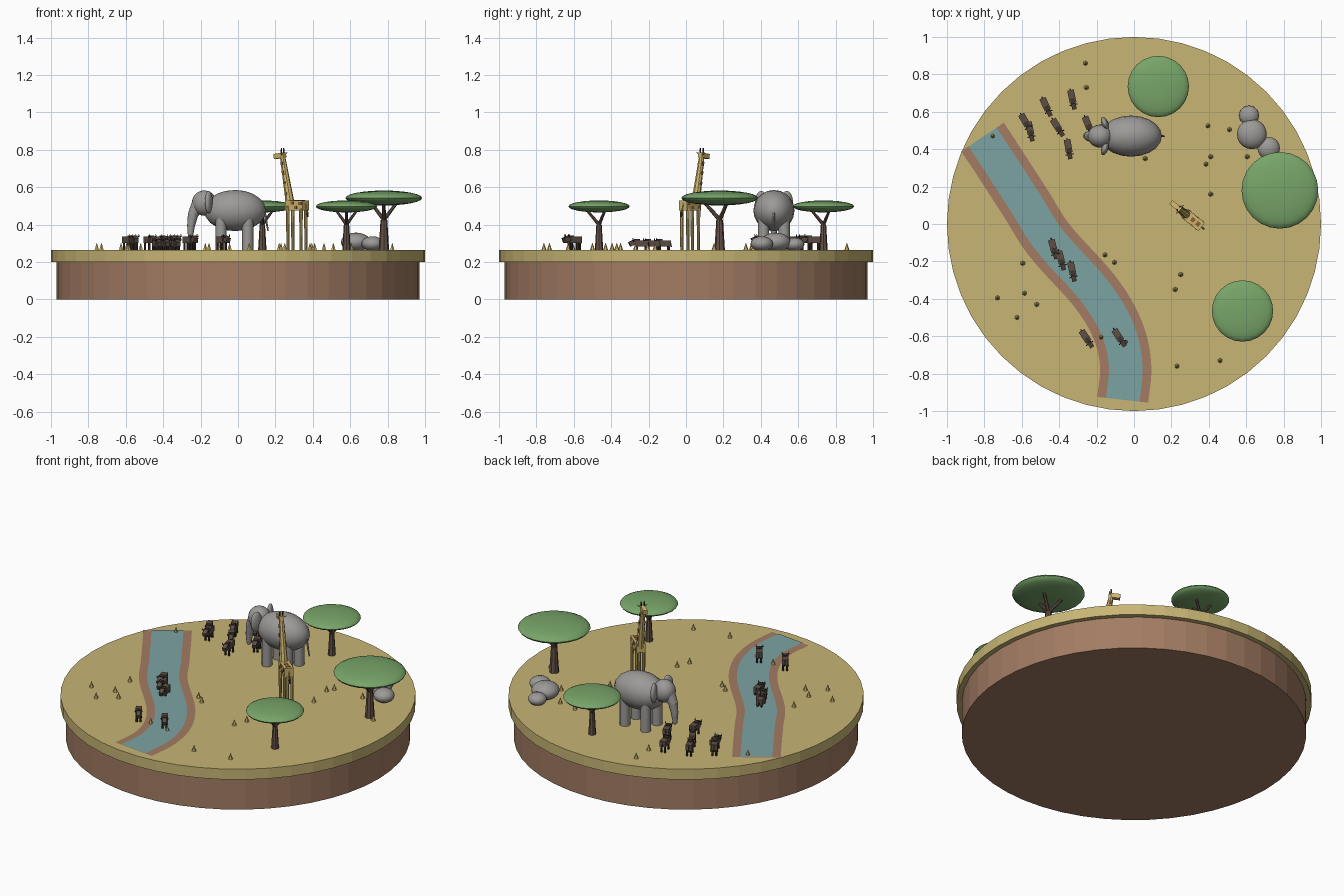
import bpy, bmesh, math
from mathutils import Vector, Matrix

if "Cube" in bpy.data.objects:
    bpy.data.objects.remove(bpy.data.objects["Cube"])

GROUND = 0.265


def material(name, *rgb):
    lin = [(c / 255 / 12.92) if c < 11 else ((c / 255 + 0.055) / 1.055) ** 2.4 for c in rgb]
    m = bpy.data.materials.new(name)
    m.use_nodes = True
    m.diffuse_color = (*lin, 1)
    m.node_tree.nodes["Principled BSDF"].inputs["Base Color"].default_value = (*lin, 1)
    return m


GRASS = material("dry grass", 200, 182, 117)
EARTH = material("earth", 163, 124, 99)
WATER = material("water", 124, 164, 162)
LEAF = material("leaf green", 120, 165, 105)
BARK = material("bark", 100, 82, 72)
GREY = material("stone grey", 156, 154, 151)
TAN = material("golden tan", 208, 182, 108)
PATCH = material("brown patch", 140, 98, 58)
HIDE = material("dark hide", 94, 79, 70)
DARK = material("dark horn", 62, 53, 48)


class Part:
    """Collects primitives into one mesh, with a material per primitive."""

    def __init__(self, *mats):
        self.bm, self.mats = bmesh.new(), mats

    def paint(self, made, mat):
        for f in {f for v in made["verts"] for f in v.link_faces}:
            f.material_index = mat

    def ball(self, c, size, mat=0, turn=0, seg=20):
        m = Matrix.Translation(c) @ Matrix.Rotation(turn, 4, "Z") @ Matrix.Diagonal((*size, 1))
        self.paint(bmesh.ops.create_uvsphere(
            self.bm, u_segments=seg, v_segments=seg // 2, radius=1, matrix=m), mat)

    def box(self, c, size, mat=0, tilt=0):
        m = Matrix.Translation(c) @ Matrix.Rotation(tilt, 4, "Y") @ Matrix.Diagonal((*size, 1))
        self.paint(bmesh.ops.create_cube(self.bm, size=1, matrix=m), mat)

    def rod(self, a, b, r1, r2, mat=0, sides=8):
        a, b = Vector(a), Vector(b)
        turn = (b - a).to_track_quat("Z", "Y").to_matrix().to_4x4()
        self.paint(bmesh.ops.create_cone(
            self.bm, cap_ends=True, segments=sides, radius1=r1, radius2=r2,
            depth=(b - a).length, matrix=Matrix.Translation((a + b) / 2) @ turn), mat)

    def mesh(self, name, smooth=True):
        me = bpy.data.meshes.new(name)
        self.bm.to_mesh(me)
        self.bm.free()
        for m in self.mats:
            me.materials.append(m)
        if smooth:
            me.shade_smooth()
            me.set_sharp_from_angle(angle=math.radians(40))
        return me


def place(name, me, loc=(0, 0, 0), turn=0):
    ob = bpy.data.objects.new(name, me)
    ob.location, ob.rotation_euler.z = loc, math.radians(turn)
    bpy.context.scene.collection.objects.link(ob)
    return ob


# Round base: earth below, grass slab above
for name, mat, r, z0, z1 in (("earth_base", EARTH, 0.97, 0, 0.2),
                             ("grass_top", GRASS, 1, 0.2, GROUND)):
    p = Part(mat)
    p.rod((0, 0, z0), (0, 0, z1), r, r, sides=48)
    place(name, p.mesh(name, smooth=False))

# River: two ribbons swept along one smooth centre line
ctrl = [Vector(c) for c in ((-0.98, 0.70), (-0.81, 0.465), (-0.585, 0.12), (-0.45, -0.09),
                            (-0.21, -0.36), (-0.09, -0.56), (-0.045, -0.75),
                            (-0.06, -0.94), (-0.08, -1.1))]
line = []
for a, b, c, d in zip(ctrl, ctrl[1:], ctrl[2:], ctrl[3:]):
    for i in range(8):
        t = i / 8
        line.append((2 * b + (c - a) * t + (2 * a - 5 * b + 4 * c - d) * t * t
                     + (3 * b - a - 3 * c + d) * t ** 3) / 2)
line.append(ctrl[-2])
for name, mat, half, z in (("river_bank", EARTH, 0.137, 0.267), ("river_water", WATER, 0.09, 0.27)):
    p = Part(mat)
    rows = []
    for i, pt in enumerate(line):
        d = (line[min(i + 1, len(line) - 1)] - line[max(i - 1, 0)]).normalized()
        side = Vector((-d.y, d.x)) * half
        rows.append([p.bm.verts.new((*(pt + s * side), z)) for s in (-1, 1)])
    for (a, b), (c, d) in zip(rows, rows[1:]):
        p.bm.faces.new((a, c, d, b))
    place(name, p.mesh(name, smooth=False))

# Flat-topped trees
for x, y, s, h in ((0.13, 0.735, 0.8, 0.232), (0.78, 0.18, 1, 0.277), (0.58, -0.465, 0.8, 0.232)):
    p = Part(BARK)
    fork = (0, 0, h * 0.58)
    p.rod((0, 0, 0), fork, 0.028 * s, 0.018 * s)
    for a in (30, 150, 270):
        a = math.radians(a)
        p.rod(fork, (0.09 * s * math.cos(a), 0.09 * s * math.sin(a), h * 0.95), 0.012 * s, 0.008 * s)
    place("tree_trunk", p.mesh("tree_trunk"), (x, y, GROUND))
    p = Part(LEAF)
    p.ball((0, 0, h), (0.205 * s, 0.205 * s, 0.04 * s), seg=24)
    place("tree_canopy", p.mesh("tree_canopy"), (x, y, GROUND))

# Elephant facing -x
p = Part(GREY)
p.ball((0, 0, 0.21), (0.165, 0.11, 0.11))
p.ball((-0.165, 0, 0.25), (0.066, 0.062, 0.068))
for s in (-1, 1):
    p.ball((-0.14, s * 0.068, 0.255), (0.018, 0.036, 0.06), turn=s * 0.35)
    for x in (-0.075, 0.068):
        p.rod((x, s * 0.055, 0), (x, s * 0.055, 0.17), 0.03, 0.03, sides=12)
trunk = [(-0.2, 0.235, 0.036), (-0.224, 0.19, 0.028), (-0.235, 0.13, 0.021), (-0.238, 0.075, 0.014)]
for (x, z, r), (x2, z2, r2) in zip(trunk, trunk[1:]):
    p.rod((x, 0, z), (x2, 0, z2), r, r2, sides=12)
    p.ball((x2, 0, z2), (r2, r2, r2), seg=12)
p.rod((0.155, 0, 0.22), (0.177, 0, 0.1), 0.007, 0.004)
place("elephant", p.mesh("elephant"), (-0.016, 0.47, GROUND))

# Giraffe, built facing +x then turned
p = Part(TAN, PATCH, DARK)
p.box((0, 0, 0.237), (0.12, 0.054, 0.055))
for s in (-1, 1):
    for x in (-0.045, 0.045):
        p.rod((x, s * 0.021, 0), (x, s * 0.021, 0.22), 0.008, 0.01)
    p.rod((0.1, s * 0.009, 0.515), (0.098, s * 0.01, 0.543), 0.004, 0.004, 2)
    p.rod((0.094, s * 0.01, 0.512), (0.088, s * 0.03, 0.52), 0.006, 0.001)
    for x, z in ((-0.042, 0.248), (-0.012, 0.226), (0.012, 0.25), (0.042, 0.228)):
        p.box((x, s * 0.027, z), (0.02, 0.004, 0.017), 1)
    for t in (0.2, 0.42, 0.64, 0.84):
        p.box((0.05 + 0.05 * t, s * (0.021 - 0.008 * t), 0.25 + 0.25 * t), (0.014, 0.005, 0.02), 1, 0.2)
p.rod((0.045, 0, 0.24), (0.1, 0, 0.505), 0.024, 0.014)
p.box((0.117, 0, 0.503), (0.066, 0.026, 0.027), 0, 0.12)
for x, z in ((-0.035, 0.265), (0.0, 0.265)):
    p.box((x, 0, z), (0.022, 0.024, 0.004), 1)
p.rod((-0.058, 0, 0.25), (-0.072, 0, 0.2), 0.004, 0.003)
p.rod((-0.072, 0, 0.2), (-0.076, 0, 0.175), 0.006, 0.004, 2)
place("giraffe", p.mesh("giraffe"), (0.315, 0.022, GROUND), 141)

# Herd of grazing animals sharing one mesh, facing +x
p = Part(HIDE, DARK)
p.box((-0.012, 0, 0.054), (0.07, 0.036, 0.034))
p.box((0.012, 0, 0.068), (0.026, 0.024, 0.018), 1)
p.box((0.038, 0, 0.056), (0.034, 0.024, 0.026), 0, 0.4)
for s in (-1, 1):
    p.rod((0.032, s * 0.008, 0.066), (0.034, s * 0.02, 0.072), 0.004, 0.003, 1, 6)
    p.rod((0.034, s * 0.02, 0.072), (0.034, s * 0.018, 0.084), 0.003, 0.001, 1, 6)
    for x in (-0.038, 0.014):
        p.rod((x, s * 0.011, 0), (x, s * 0.011, 0.045), 0.006, 0.006, 1, 6)
p.rod((-0.046, 0, 0.065), (-0.054, 0, 0.035), 0.004, 0.003, 1, 6)
herd = p.mesh("herd_animal")
for x, y, turn in ((-0.58, 0.545, -60), (-0.555, 0.5, -78), (-0.47, 0.63, -65), (-0.33, 0.67, -78),
                   (-0.41, 0.52, -58), (-0.35, 0.405, -80), (-0.245, 0.53, -68),
                   (-0.43, -0.13, -75), (-0.39, -0.19, -75), (-0.33, -0.25, -78),
                   (-0.255, -0.61, -57), (-0.08, -0.605, -57)):
    wading = -0.3 < y < 0
    place("herd_animal", herd, (x, y, GROUND - (0.02 if wading else 0)), turn)

# Boulders
p = Part(GREY)
for x, y, r, h in ((0.615, 0.58, 0.053, 0.065), (0.63, 0.48, 0.08, 0.092), (0.72, 0.405, 0.06, 0.072)):
    p.ball((x, y, GROUND + h * 0.45), (r, r, h * 0.55))
place("boulders", p.mesh("boulders"))

# Grass tufts
p = Part(TAN)
for x, y in ((-0.26, 0.86), (-0.255, 0.73), (-0.755, 0.47), (0.06, 0.35), (0.395, 0.525),
             (0.51, 0.505), (0.41, 0.36), (0.385, 0.32), (0.605, 0.36), (0.41, 0.16),
             (0.25, -0.27), (0.22, -0.35), (-0.155, -0.165), (-0.105, -0.205), (-0.595, -0.21),
             (-0.73, -0.395), (-0.585, -0.37), (-0.52, -0.43), (-0.625, -0.5), (-0.175, -0.605),
             (-0.045, -0.63), (0.23, -0.76), (0.46, -0.73), (0.825, 0.15)):
    p.rod((x, y, GROUND), (x, y, GROUND + 0.036), 0.013, 0.001, sides=6)
place("grass_tufts", p.mesh("grass_tufts"))
